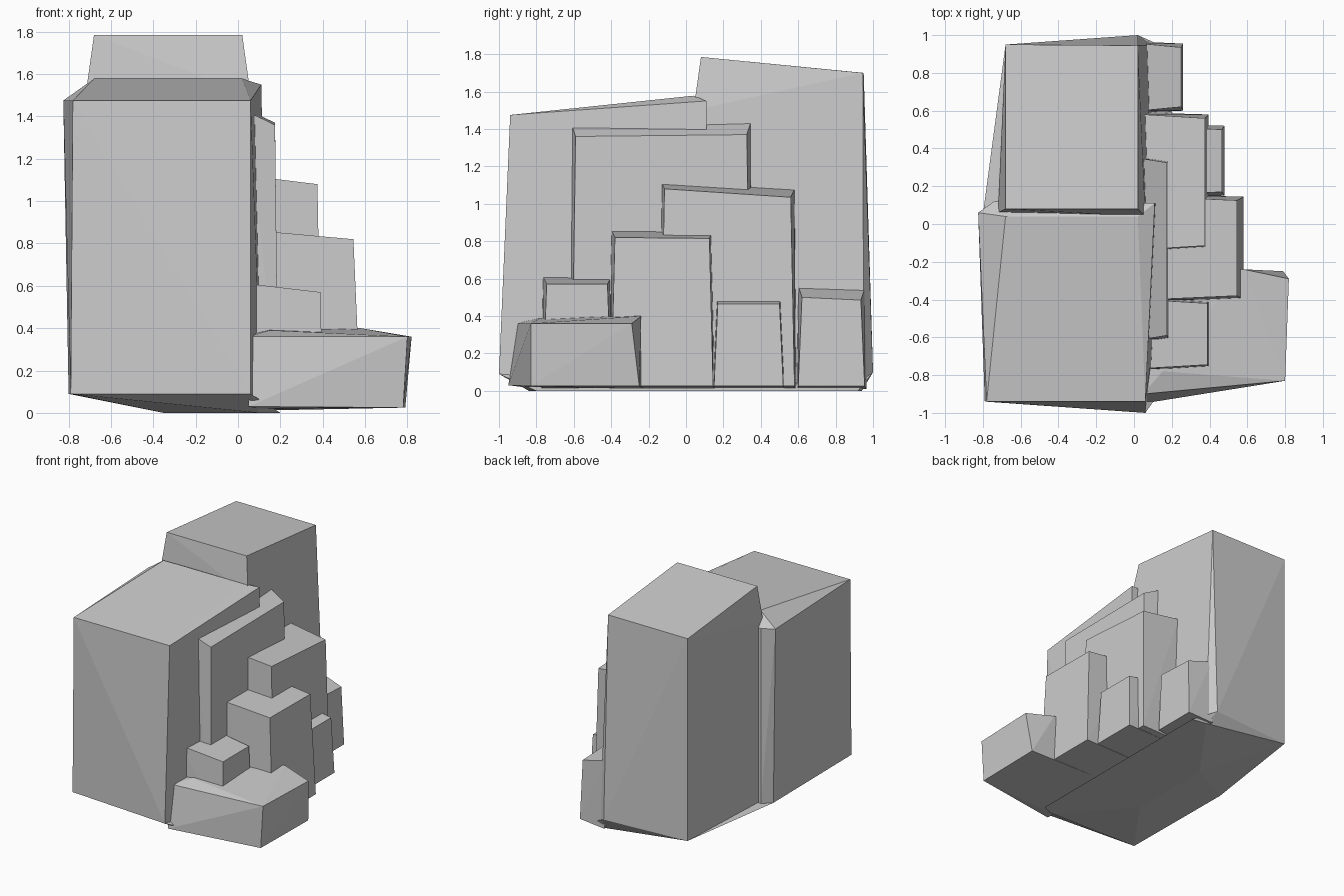
import bpy, bmesh, math


def hull(name, points):
    """Flat-faced convex block from its corner points."""
    bm = bmesh.new()
    for p in points:
        bm.verts.new(p)
    res = bmesh.ops.convex_hull(bm, input=bm.verts)
    junk = {g for g in res["geom_interior"] + res["geom_unused"]
            if isinstance(g, bmesh.types.BMVert) and g.is_valid}
    bmesh.ops.delete(bm, geom=list(junk), context='VERTS')
    bmesh.ops.dissolve_limit(bm, angle_limit=math.radians(0.5),
                             verts=bm.verts, edges=bm.edges)
    bmesh.ops.recalc_face_normals(bm, faces=bm.faces)
    me = bpy.data.meshes.new(name)
    bm.to_mesh(me)
    bm.free()
    ob = bpy.data.objects.new(name, me)
    bpy.context.collection.objects.link(ob)
    return ob


def step(name, x_in, x_out, y0, y1, z_in, z_out, drop=0.0, flare=0.02):
    """Tapered block leaning on the right side; the outer top edge is lowest."""
    pts = []
    for y, s, d in ((y0, -1, 0.0), (y1, 1, drop)):
        pts += [(x_out, y, z_out - d),
                (x_in, y + s * 0.02, z_in - d),
                (x_out + flare, y + s * 0.02, 0.025),
                (x_in, y + s * 0.03, 0.01)]
    hull(name, pts)


# tall front block with its sloping top
hull("front_block", [
    (-0.79, -0.94, 0.09), (0.06, -1.0, 0.09), (-0.80, 0.05, 0.09), (0.14, 0.10, 0.06),
    (-0.78, -0.94, 1.475), (0.06, -0.94, 1.475), (-0.825, 0.06, 1.475),
    (-0.74, 0.12, 1.48), (-0.68, 0.04, 1.578), (0.02, 0.04, 1.578), (0.11, 0.11, 1.55),
    (-0.74, 0.12, 0.09), (0.11, -0.60, 0.06)])

# taller rear block
hull("rear_block", [
    (-0.72, 0.10, 0.10), (-0.68, 0.95, 0.10), (0.02, 1.0, 0.10), (0.09, 0.95, 0.04),
    (0.10, 0.06, 0.05), (-0.72, 0.06, 1.50), (0.06, 0.04, 1.50),
    (-0.68, 0.08, 1.785), (0.02, 0.08, 1.785), (-0.68, 0.95, 1.70), (0.02, 0.945, 1.70)])

# shallow sloping underside
hull("underside", [
    (-0.79, -0.94, 0.09), (0.06, -1.0, 0.09), (-0.80, 0.05, 0.09), (-0.68, 0.95, 0.10),
    (0.02, 1.0, 0.10), (-0.35, -0.35, 0), (-0.35, 0.35, 0), (0.10, -0.84, 0),
    (0.08, 0.94, 0), (0.20, -0.80, 0), (0.20, 0.92, 0)])

# stepped blocks climbing the right side
step("upper_slab", 0.05, 0.175, -0.59, 0.325, 1.42, 1.36, -0.01, 0.015)
step("middle_step", 0.05, 0.375, -0.115, 0.56, 1.12, 1.08, 0.045, 0.02)
step("central_step", 0.10, 0.545, -0.38, 0.125, 0.86, 0.82, 0.005, 0.035)
step("side_step", 0.05, 0.465, 0.17, 0.50, 0.53, 0.465, 0.0, 0.015)
step("rear_step", 0.04, 0.25, 0.62, 0.935, 0.56, 0.50, 0.015, 0.01)
step("small_step", 0.05, 0.39, -0.745, -0.42, 0.61, 0.57, 0.0, 0.01)

# low wide block at the front right corner
hull("low_front_step", [
    (0.05, -0.90, 0.36), (0.80, -0.83, 0.36), (0.82, -0.29, 0.36), (0.58, -0.24, 0.40),
    (0.05, -0.22, 0.40), (0.15, -0.78, 0.39), (0.05, -0.95, 0.03), (0.10, -0.87, 0.02),
    (0.78, -0.83, 0.025), (0.79, -0.25, 0.025), (0.05, -0.22, 0.01)])
